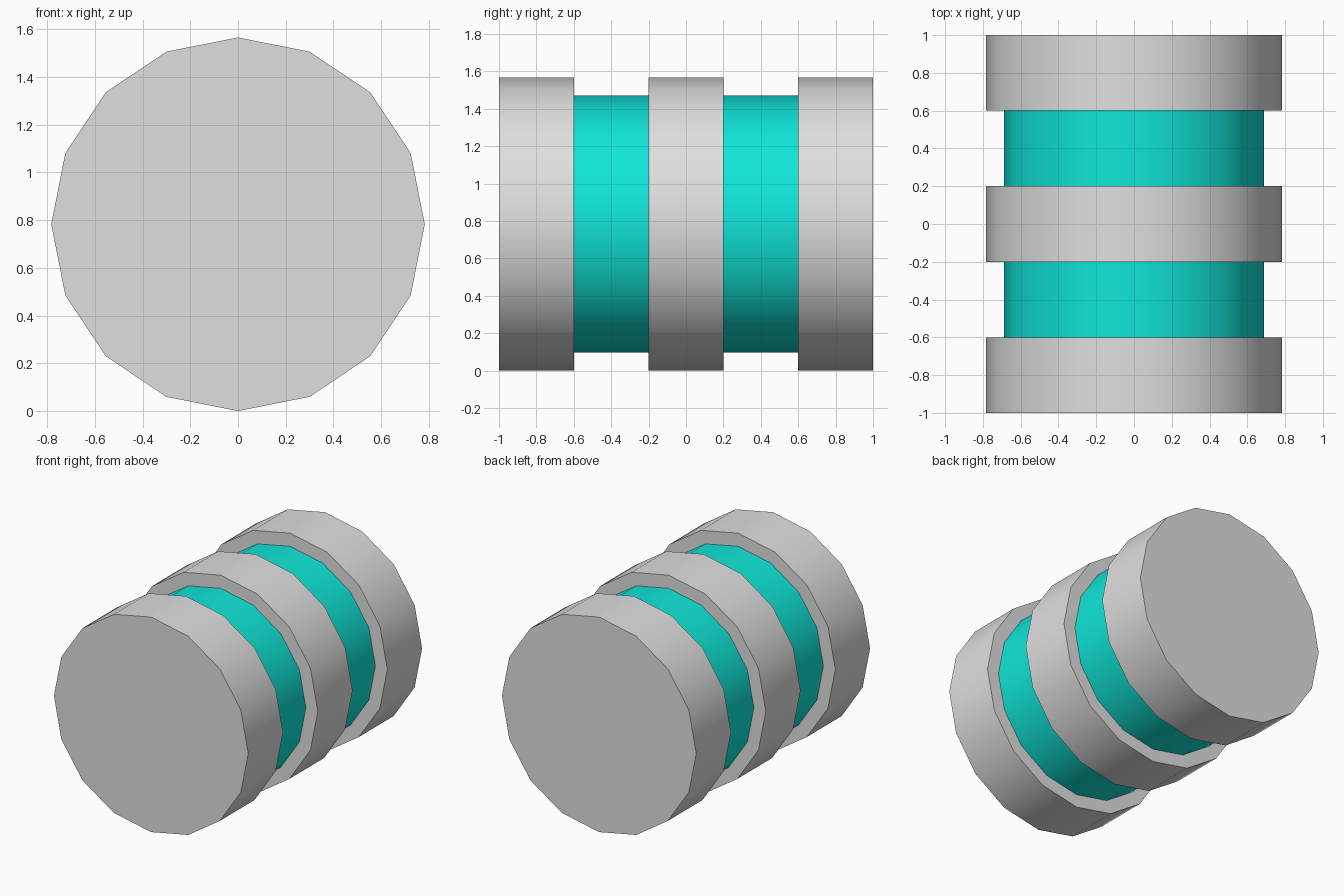
import bpy
import math

cube = bpy.data.objects.get("Cube")
if cube:
    bpy.data.objects.remove(cube, do_unlink=True)

SIDES = 16
RING_RADIUS = 0.783
BAND_RADIUS = 0.687
LENGTH = 0.4


def make_material(name, colour):
    mat = bpy.data.materials.new(name)
    mat.use_nodes = True
    mat.diffuse_color = colour
    mat.node_tree.nodes["Principled BSDF"].inputs["Base Color"].default_value = colour
    return mat


def make_drum(name, radius, y, mat, fill):
    """Cylinder lying along y, with smooth sides and sharp rims."""
    bpy.ops.mesh.primitive_cylinder_add(
        vertices=SIDES, radius=radius, depth=LENGTH, end_fill_type=fill,
        location=(0, y, RING_RADIUS), rotation=(math.pi / 2, 0, 0))
    obj = bpy.context.object
    obj.name = name
    obj.data.materials.append(mat)
    bpy.ops.object.shade_smooth_by_angle(angle=math.radians(40))


grey = make_material("light grey", (0.74, 0.74, 0.74, 1))
teal = make_material("teal", (0.005, 0.79, 0.69, 1))

# Wide grey rings with closed ends
for label, y in (("front", -0.8), ("middle", 0), ("back", 0.8)):
    make_drum(label + "_ring", RING_RADIUS, y, grey, 'NGON')

# Recessed bands between the rings
for label, y in (("front", -0.4), ("back", 0.4)):
    make_drum(label + "_band", BAND_RADIUS, y, teal, 'NOTHING')
